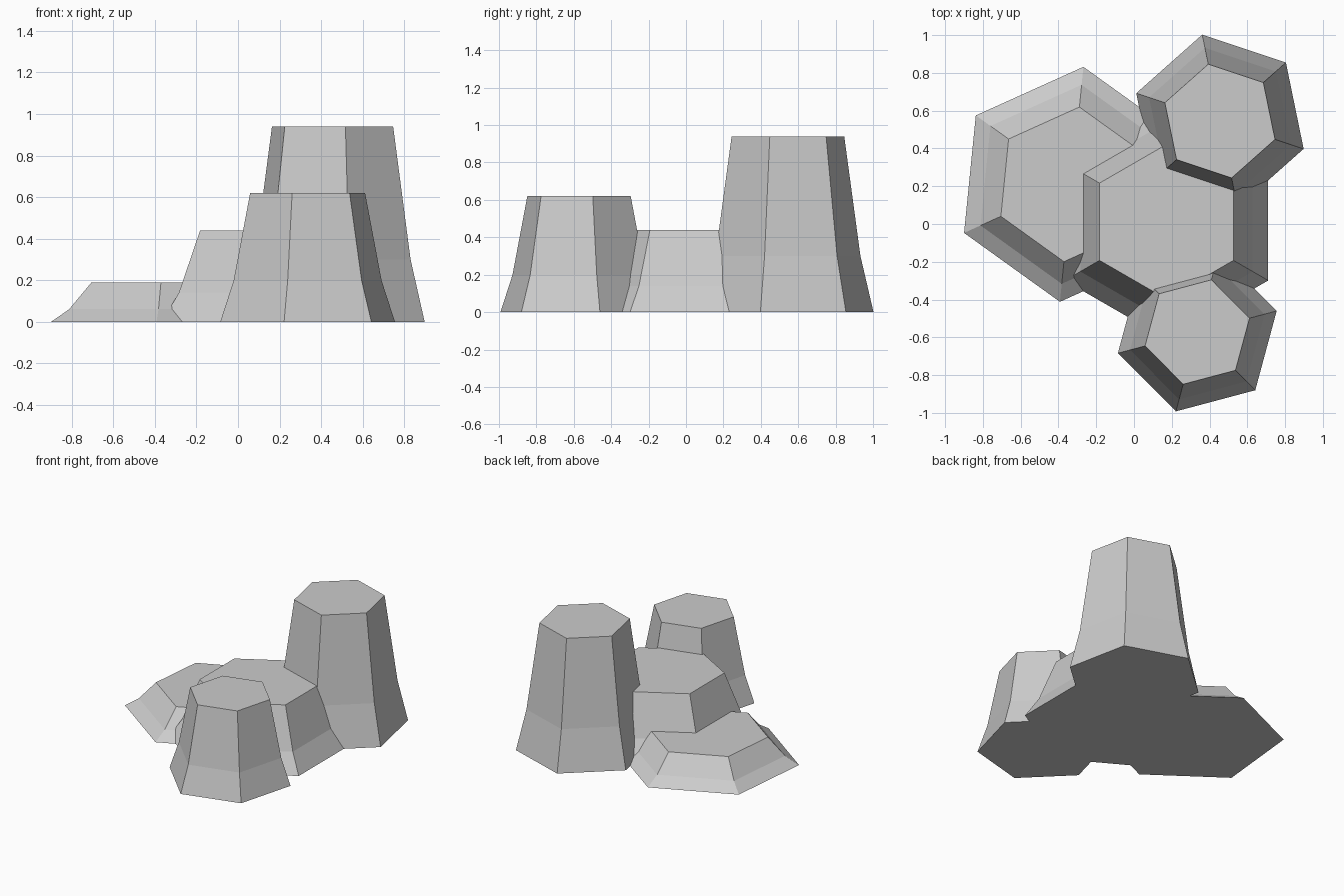
import bpy, bmesh
from math import cos, sin, radians

if "Cube" in bpy.data.objects:
    bpy.data.objects.remove(bpy.data.objects["Cube"])

# Shared flared profile: (fraction of base radius, fraction of height)
PROFILE = [(1.0, 0.0), (0.847, 0.32), (0.658, 1.0)]


def hex_column(name, x, y, radius, height, angle):
    """Six-sided rock column, wide at the foot and flat on top."""
    bm = bmesh.new()
    rings = []
    for r, h in PROFILE:
        rings.append([bm.verts.new((radius * r * cos(radians(angle + 60 * i)),
                                    radius * r * sin(radians(angle + 60 * i)),
                                    height * h)) for i in range(6)])
    for low, high in zip(rings, rings[1:]):
        for i in range(6):
            j = (i + 1) % 6
            bm.faces.new((low[i], low[j], high[j], high[i]))
    bm.faces.new(rings[0][::-1])
    bm.faces.new(rings[-1])
    mesh = bpy.data.meshes.new(name)
    bm.to_mesh(mesh)
    bm.free()
    obj = bpy.data.objects.new(name, mesh)
    obj.location = (x, y, 0)
    bpy.context.collection.objects.link(obj)
    return obj


# Four overlapping columns, tallest to lowest
hex_column("tall_column", 0.455, 0.545, 0.467, 0.94, 41.6)
hex_column("front_column", 0.335, -0.572, 0.435, 0.62, 14.9)
hex_column("middle_column", 0.172, 0.012, 0.622, 0.44, 30)
hex_column("low_column", -0.33, 0.21, 0.625, 0.19, 24.3)
